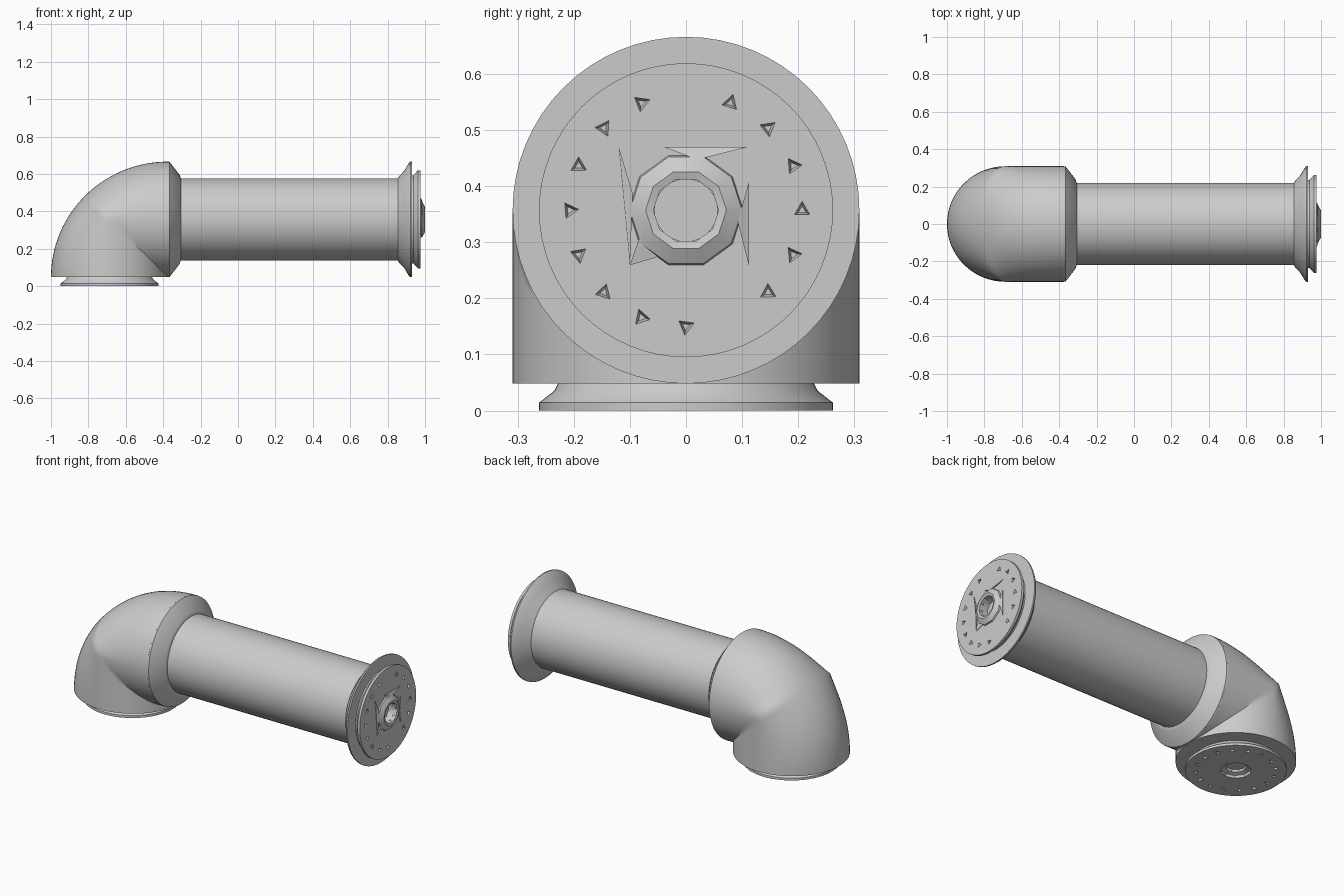
import bpy, bmesh, math
from math import sin, cos, pi
from mathutils import Matrix, Vector

if "Cube" in bpy.data.objects:
    bpy.data.objects.remove(bpy.data.objects["Cube"])

grey = bpy.data.materials.new("light_grey")
grey.use_nodes = True
grey.diffuse_color = (0.6, 0.6, 0.6, 1)
grey.node_tree.nodes["Principled BSDF"].inputs["Base Color"].default_value = (0.6, 0.6, 0.6, 1)

AXIS_Z = 0.357      # height of the horizontal tube
BASE_X = -0.687     # centre of the lower flange
# Local z becomes world +x for the tube, and world -z for the lower flange
ALONG = Matrix(((0, 0, 1, 0), (1, 0, 0, 0), (0, 1, 0, AXIS_Z), (0, 0, 0, 1)))
DOWN = Matrix.Translation((BASE_X, 0, 0)) @ Matrix.Rotation(pi, 4, 'X')


def finish(name, bm, angle=30):
    bmesh.ops.remove_doubles(bm, verts=bm.verts, dist=1e-5)
    bmesh.ops.recalc_face_normals(bm, faces=bm.faces)
    mesh = bpy.data.meshes.new(name)
    bm.to_mesh(mesh)
    bm.free()
    mesh.materials.append(grey)
    obj = bpy.data.objects.new(name, mesh)
    bpy.context.collection.objects.link(obj)
    smooth(obj, angle)
    return obj


def smooth(obj, angle):
    bpy.ops.object.select_all(action='DESELECT')
    obj.select_set(True)
    bpy.context.view_layer.objects.active = obj
    bpy.ops.object.shade_smooth_by_angle(angle=math.radians(angle))


def skin(bm, rings, loop=False):
    """Bridge equal rings of points with quads."""
    rows = [[bm.verts.new(p) for p in ring] for ring in rings]
    n = len(rows[0])
    pairs = list(zip(rows, rows[1:])) + ([(rows[-1], rows[0])] if loop else [])
    for a, b in pairs:
        for i in range(n):
            j = (i + 1) % n
            bm.faces.new((a[i], a[j], b[j], b[i]))
    return rows


def lathe(name, profile, matrix, sides=64, loop=False, angle=30):
    """Turn (axial, radius) points about the local z axis."""
    bm = bmesh.new()
    rings = [[matrix @ Vector((r * cos(2 * pi * i / sides), r * sin(2 * pi * i / sides), h))
              for i in range(sides)] for h, r in profile]
    rows = skin(bm, rings, loop)
    if not loop:
        bm.faces.new(rows[0])
        bm.faces.new(rows[-1])
    return finish(name, bm, angle)


def drill(disc, matrix, face, bore, missing=()):
    """Cut a central bore and a circle of small three-sided pits."""
    bm = bmesh.new()
    bmesh.ops.create_cone(bm, cap_ends=True, segments=10, radius1=bore, radius2=bore,
                          depth=0.07, matrix=matrix @ Matrix.Translation((0, 0, face)))
    for k in range(16):
        if k in missing:
            continue
        a = k * pi / 8
        place = Matrix.Translation((0.207 * cos(a), 0.207 * sin(a), face))
        bmesh.ops.create_cone(bm, cap_ends=True, segments=3, radius1=0.008, radius2=0.024,
                              depth=0.03, matrix=matrix @ place @ Matrix.Rotation(0.6 * k, 4, 'Z'))
    cutter = finish("hole_cutter", bm)
    cutter.hide_render = True
    mod = disc.modifiers.new("holes", 'BOOLEAN')
    mod.operation = 'DIFFERENCE'
    mod.solver = 'EXACT'
    mod.object = cutter
    bpy.ops.object.select_all(action='DESELECT')
    disc.select_set(True)
    bpy.context.view_layer.objects.active = disc
    bpy.ops.object.modifier_apply(modifier=mod.name)
    bpy.data.objects.remove(cutter)
    smooth(disc, 30)


# Elbow: sections fanned about the inner corner, mitred inside and round outside
bm = bmesh.new()
PX, PZ, RX, RZ = -0.374, 0.048, 0.313, 0.309
STEPS, SIDES = 32, 64
sections = []
for s in range(STEPS + 1):
    t = s / STEPS * pi / 2
    mid = 1 / max(cos(t), sin(t))
    ring = []
    for i in range(SIDES):
        a = 2 * pi * i / SIDES
        d = mid + cos(a) * ((2 - mid) if cos(a) > 0 else mid)
        ring.append((PX - RX * d * cos(t), 0.309 * sin(a), PZ + RZ * d * sin(t)))
    sections.append(ring)
ends = skin(bm, sections)
bm.faces.new(ends[0])
bm.faces.new(ends[-1])
finish("elbow", bm, 35)

# Collar, tube and flared end
lathe("collar", [(-0.376, 0.309), (-0.366, 0.308), (-0.312, 0.238), (-0.306, 0.22)], ALONG)
lathe("tube", [(-0.37, 0.22), (0.9, 0.22)], ALONG)
lathe("flare", [(0.853, 0.218), (0.862, 0.232), (0.89, 0.262), (0.915, 0.304), (0.922, 0.309),
                (0.93, 0.309), (0.93, 0.2)], ALONG)

# End discs with a narrower neck behind each rim
end_disc = lathe("end_disc", [(0.92, 0.235), (0.938, 0.235), (0.962, 0.262), (0.976, 0.262)], ALONG)
drill(end_disc, ALONG, 0.976, 0.058, (4, 13))
base_disc = lathe("base_disc", [(-0.06, 0.222), (-0.035, 0.235), (-0.014, 0.262), (0, 0.262)], DOWN)
drill(base_disc, DOWN, 0, 0.08)

# Hub rings round the bores
lathe("end_hub", [(0.97, 0.104), (0.984, 0.1), (1.0, 0.072), (0.996, 0.058), (0.95, 0.058)],
      ALONG, sides=10, loop=True, angle=20)
lathe("base_hub", [(-0.034, 0.08), (-0.015, 0.08), (-0.022, 0.055), (-0.034, 0.052)],
      DOWN, sides=10, loop=True, angle=20)

# Thin corner webs sloping up to the end hub
webs = [((-0.12, 0.113), (-0.1, -0.098), (-0.095, 0.03)),
        ((-0.04, 0.113), (0.112, 0.113), (0.02, 0.09)),
        ((0.112, 0.05), (0.112, -0.098), (0.092, -0.02)),
        ((-0.1, -0.098), (-0.04, -0.08), (-0.08, -0.04))]
bm = bmesh.new()
for web in webs:
    low = [bm.verts.new(ALONG @ Vector((u, v, 0.972))) for u, v in web]
    high = [bm.verts.new(ALONG @ Vector((u, v, h)))
            for (u, v), h in zip(web, (0.979, 0.979, 0.988))]
    bm.faces.new(low)
    bm.faces.new(high)
    for i in range(3):
        j = (i + 1) % 3
        bm.faces.new((low[i], low[j], high[j], high[i]))
finish("hub_webs", bm, 10)
